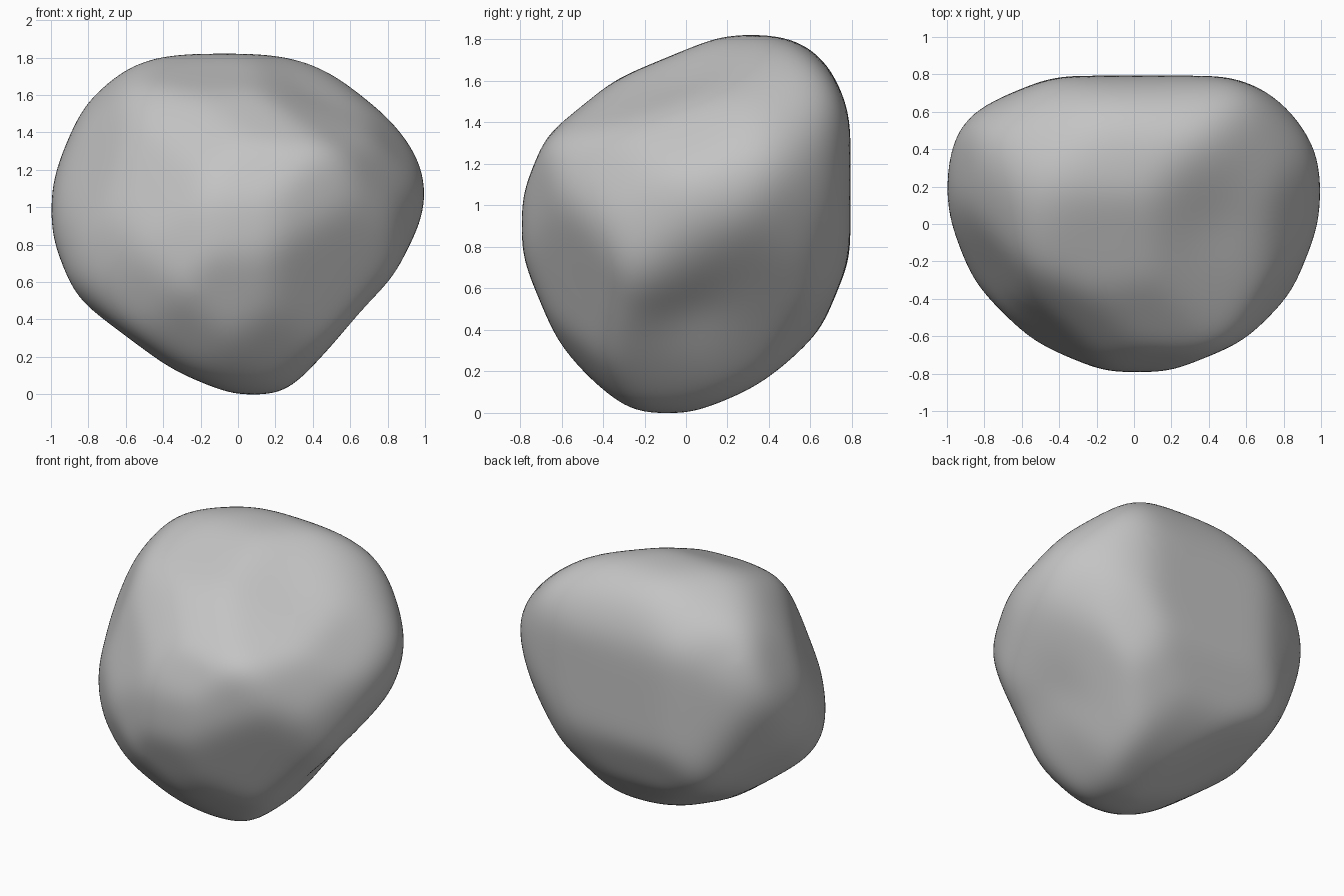
import bpy, bmesh
from math import sin, cos, pi, exp
from mathutils import Vector

old = bpy.data.objects.get("Cube")
if old:
    bpy.data.objects.remove(old, do_unlink=True)

CENTRE = Vector((0, 0, .91))
WEAR = 1.01  # facets start slightly proud, as smoothing wears them down
X, Y, Z = Vector((1, 0, 0)), Vector((0, 1, 0)), Vector((0, 0, 1))


def diagonal(sx, sy, sz):
    """Direction towards one corner, slightly flatter than a cube's."""
    return Vector((.612 * sx, .612 * sy, .5 * sz))


def slanted(camera):
    """Right and up axes of a plane facing the given direction."""
    right = Z.cross(camera).normalized()
    return right, camera.cross(right).normalized()


# Distances from the centre to the rock's facets, one ring of facets per
# cutting plane, at equal angles counter-clockwise from the plane's right axis
rings = [
    ((X, Z), [.995, 1.025, 1.035, 1.005, .905, 1, 1.035, 1.005,
              .995, .95, .88, .85, .905, .925, .815, .9]),
    ((Y, Z), [.785, .93, 1.03, 1.02, .905, .77, .785, .78,
              .785, .785, .85, .935, .905, .85, .815, .79]),
    ((X, Y), [.995, 1.07, 1.04, .925, .785, .89, 1.035, 1.08,
              .995, .905, .825, .785, .785, .8, .89, .915]),
    (slanted(diagonal(1, -1, 1)),
     [1.015, 1.09, 1.13, 1.05, 1.04, 1.04, .935, .81,
      .845, .83, .83, .895, .95, .88, .79, .92]),
    (slanted(diagonal(-1, 1, 1)),
     [.85, .75, .755, .75, .757, .925, 1.05, 1.095,
      1.025, .89, .835, .815, .8, .83, .905, .915]),
    (slanted(diagonal(1, 1, -1)),
     [1.03, 1.03, 1.035, 1.035, 1.11, 1.035, .885, .88,
      .87, .76, .815, .875, .89, .835, .87, .945]),
]
facets = []
for (right, up), distances in rings:
    for i, distance in enumerate(distances):
        angle = 2 * pi * i / len(distances)
        facets.append((right * cos(angle) + up * sin(angle)) / (distance * WEAR))

# Blunted corners, each at its own distance
corners = {(1, -1, 1): .94, (-1, 1, 1): 1.11, (1, 1, -1): .97, (-1, -1, 1): .91,
           (-1, -1, -1): .91, (1, -1, -1): .95, (1, 1, 1): 1.13, (-1, 1, -1): .98}
for signs, distance in corners.items():
    facets.append(diagonal(*signs) / (distance * WEAR))

# Shallow hollows: direction, depth, width
hollows = [(Vector((.62, -.02, -.39)).normalized(), .05, .3),
           (Vector((.45, .05, .68)).normalized(), .025, .3)]

# Rock: a sphere cut back to the facets, hollowed, then worn smooth
bm = bmesh.new()
bmesh.ops.create_icosphere(bm, subdivisions=6, radius=1)
for v in bm.verts:
    d = v.co.normalized()
    radius = 1 / max(d.dot(f) for f in facets)
    for axis, depth, width in hollows:
        radius -= depth * exp(-((d - axis).length / width) ** 2)
    v.co = d * radius
for step in range(28):
    bmesh.ops.smooth_vert(bm, verts=bm.verts, factor=.5,
                          use_axis_x=True, use_axis_y=True, use_axis_z=True)
bmesh.ops.translate(bm, verts=bm.verts, vec=CENTRE)
for face in bm.faces:
    face.smooth = True

mesh = bpy.data.meshes.new("rock")
bm.to_mesh(mesh)
bm.free()
rock = bpy.data.objects.new("rock", mesh)
bpy.context.collection.objects.link(rock)

# Plain grey stone
stone = bpy.data.materials.new("grey stone")
stone.use_nodes = True
colour = (.55, .55, .55, 1)
stone.diffuse_color = colour
bsdf = stone.node_tree.nodes["Principled BSDF"]
bsdf.inputs["Base Color"].default_value = colour
bsdf.inputs["Roughness"].default_value = .8
mesh.materials.append(stone)
